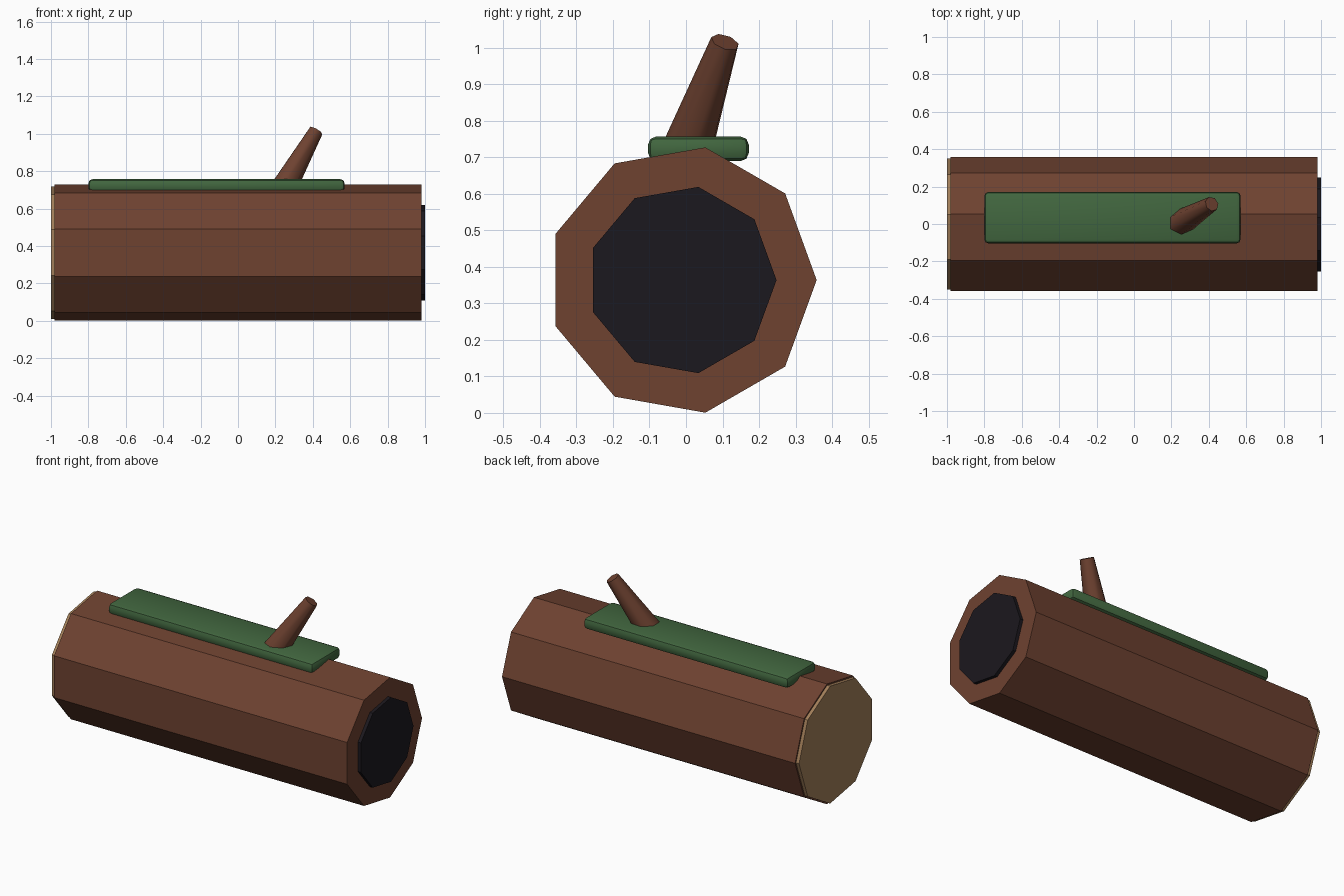
import bpy, bmesh, math
from mathutils import Vector

if "Cube" in bpy.data.objects:
    bpy.data.objects.remove(bpy.data.objects["Cube"])


def paint(name, rgb):
    m = bpy.data.materials.new(name)
    m.diffuse_color = (*rgb, 1)
    m.use_nodes = True
    m.node_tree.nodes["Principled BSDF"].inputs["Base Color"].default_value = m.diffuse_color
    return m


bark = paint("bark", (0.156, 0.054, 0.030))
wood = paint("cut_wood", (0.36, 0.21, 0.10))
dark = paint("dark_hollow", (0.011, 0.009, 0.013))
green = paint("moss_green", (0.054, 0.135, 0.050))


def prism(name, start, end, r0, r1, sides, mat, phase=0.0):
    """Closed, optionally tapered prism between two points."""
    a, b = Vector(start), Vector(end)
    d = (b - a).normalized()
    u = Vector((0, 1, 0))
    u = (u - d * u.dot(d)).normalized()
    v = d.cross(u)
    bm = bmesh.new()
    rings = []
    for c, r in ((a, r0), (b, r1)):
        angles = [phase + math.tau * i / sides for i in range(sides)]
        rings.append([bm.verts.new(c + r * (u * math.cos(t) + v * math.sin(t))) for t in angles])
    for i in range(sides):
        j = (i + 1) % sides
        bm.faces.new((rings[0][i], rings[0][j], rings[1][j], rings[1][i]))
    bm.faces.new(rings[0][::-1])
    bm.faces.new(rings[1])
    return finish(name, bm, mat)


def finish(name, bm, mat):
    bmesh.ops.recalc_face_normals(bm, faces=bm.faces)
    mesh = bpy.data.meshes.new(name)
    bm.to_mesh(mesh)
    bm.free()
    mesh.materials.append(mat)
    ob = bpy.data.objects.new(name, mesh)
    bpy.context.collection.objects.link(ob)
    return ob


def smooth(ob, degrees):
    bpy.ops.object.select_all(action='DESELECT')
    ob.select_set(True)
    bpy.context.view_layer.objects.active = ob
    bpy.ops.object.shade_smooth_by_angle(angle=math.radians(degrees))


# Nine-sided log with a pale cut end and a dark hollow end
Y, Z = -0.011, 0.364
prism("log", (-0.98, Y, Z), (0.98, Y, Z), 0.369, 0.369, 9, bark)
prism("cut_end", (-1.0, Y, Z), (-0.96, Y, Z), 0.36, 0.36, 9, wood)
prism("hollow_end", (0.96, Y, Z), (1.0, Y, Z), 0.259, 0.259, 9, dark)

# Rounded moss slab on top
bm = bmesh.new()
bmesh.ops.create_cube(bm, size=1)
bmesh.ops.scale(bm, vec=(1.37, 0.276, 0.067), verts=bm.verts)
bmesh.ops.translate(bm, vec=(-0.115, 0.034, 0.7235), verts=bm.verts)
bmesh.ops.bevel(bm, geom=bm.edges[:], offset=0.022, segments=2, profile=0.5, affect='EDGES')
smooth(finish("moss", bm, green), 40)

# Tapered broken branch
branch = prism("branch_stub", (0.21, -0.017, 0.655), (0.416, 0.107, 1.016), 0.078, 0.04, 7, bark, math.radians(15))
smooth(branch, 60)
